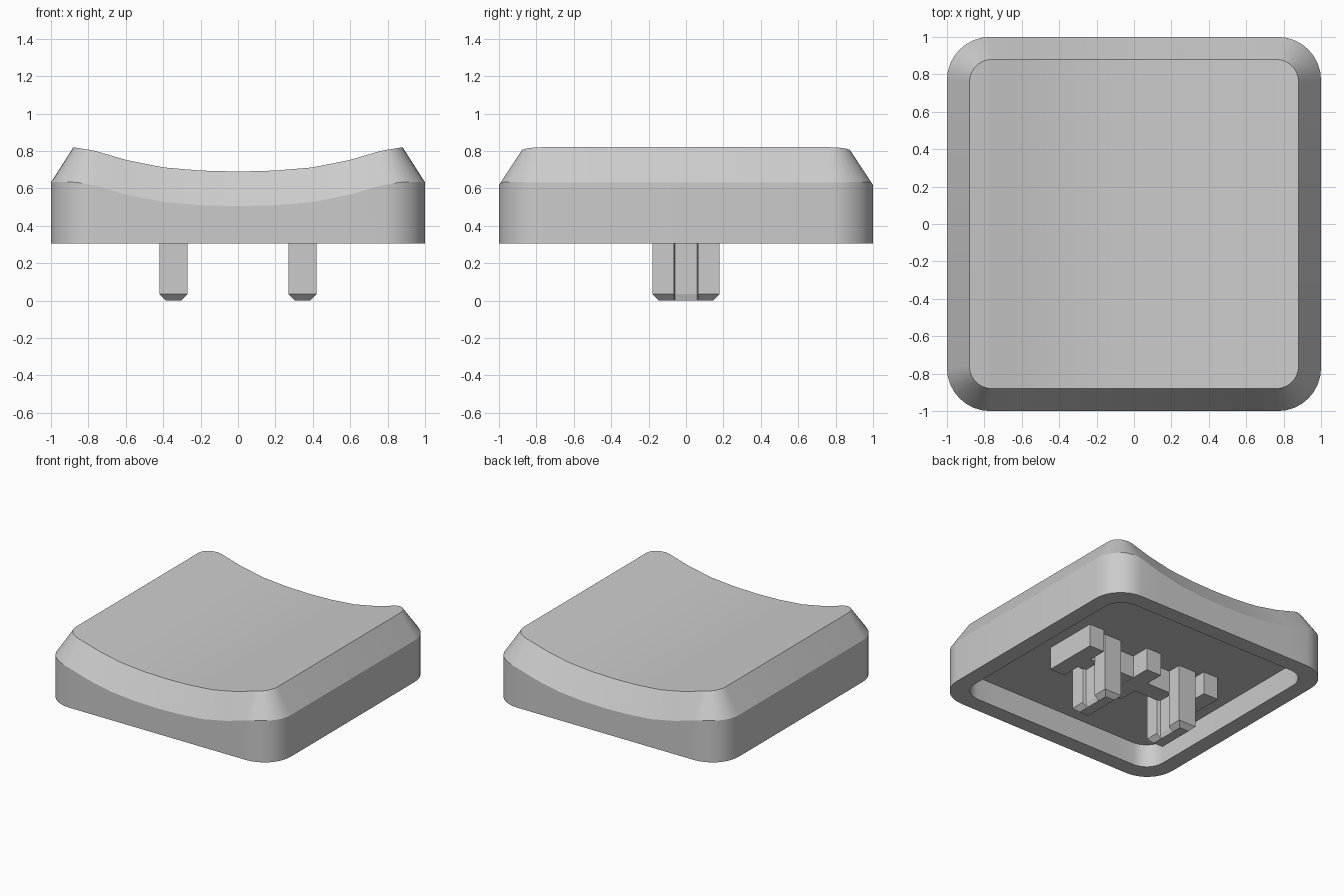
import bpy, bmesh, math

if "Cube" in bpy.data.objects:
    bpy.data.objects.remove(bpy.data.objects["Cube"], do_unlink=True)

GREY = (0.6, 0.6, 0.6, 1)
plastic = bpy.data.materials.new("grey plastic")
plastic.diffuse_color = GREY
plastic.use_nodes = True
plastic.node_tree.nodes["Principled BSDF"].inputs["Base Color"].default_value = GREY

RIM_Z, CEILING_Z, TOP_Z, SHOULDER_Z = 0.305, 0.485, 0.69, 0.505
DISH = [(0, 0), (0.2, 0.005), (0.4, 0.022), (0.6, 0.062), (0.77, 0.112), (0.88, 0.13), (1.01, 0.127)]


def dish(x):
    """Rise of the scooped surface at a distance from the middle."""
    x = abs(x)
    for (x0, d0), (x1, d1) in zip(DISH, DISH[1:]):
        if x <= x1:
            return d0 + (d1 - d0) * (x - x0) / (x1 - x0)
    return DISH[-1][1]


def rounded_square(half, radius, steps=8):
    """Outline whose front half is mirrored to the back."""
    c = half - radius
    arc = [(radius * math.cos(a), radius * math.sin(a))
           for a in (math.pi * (1 + i / steps / 2) for i in range(steps + 1))]
    left = [(x - c, y - c) for x, y in arc]
    middle = [(x * c, -half) for x in (-0.78, -0.52, -0.26, 0, 0.26, 0.52, 0.78)]
    right = [(-x, y) for x, y in reversed(left)]
    front = left + middle + right
    return front + [(x, -y) for x, y in reversed(front)]


def loft(bm, rings):
    """Join rings of equal length with quads."""
    loops = [[bm.verts.new(p) for p in ring] for ring in rings]
    n = len(loops[0])
    for a, b in zip(loops, loops[1:]):
        for i in range(n):
            j = (i + 1) % n
            bm.faces.new((a[i], a[j], b[j], b[i]))
    return loops


def finish(name, bm, smooth=False):
    bmesh.ops.recalc_face_normals(bm, faces=bm.faces)
    mesh = bpy.data.meshes.new(name)
    bm.to_mesh(mesh)
    bm.free()
    mesh.materials.append(plastic)
    obj = bpy.data.objects.new(name, mesh)
    bpy.context.collection.objects.link(obj)
    if smooth:
        bpy.ops.object.select_all(action='DESELECT')
        obj.select_set(True)
        bpy.context.view_layer.objects.active = obj
        bpy.ops.object.shade_smooth_by_angle(angle=math.radians(25))
    return obj


# Hollow cap with a scooped top and sloping shoulders
outer = rounded_square(1, 0.23)
upper = rounded_square(0.88, 0.12)
inner = rounded_square(0.875, 0.15)
bm = bmesh.new()
loops = loft(bm, [
    [(x, y, CEILING_Z) for x, y in inner],
    [(x, y, RIM_Z) for x, y in inner],
    [(x, y, RIM_Z) for x, y in outer],
    [(x, y, SHOULDER_Z + dish(x)) for x, y in outer],
    [(x, y, TOP_Z + dish(x)) for x, y in upper],
])
bm.faces.new(loops[0])
top = loops[-1]
for i in range(len(top) // 2 - 1):
    bm.faces.new((top[i], top[i + 1], top[-2 - i], top[-1 - i]))
finish("cap", bm, smooth=True)


# Ribs under the ceiling
def box(name, x, half_x, half_y, low):
    bm = bmesh.new()
    corners = [(-1, -1), (1, -1), (1, 1), (-1, 1)]
    ends = loft(bm, [[(x + sx * half_x, sy * half_y, z) for sx, sy in corners]
                     for z in (low, CEILING_Z + 0.005)])
    for end in ends:
        bm.faces.new(end)
    finish(name, bm)


for name, x in (("right_rib", -0.53), ("middle_rib", 0), ("left_rib", 0.53)):
    box(name, x, 0.065, 0.22, RIM_Z + 0.003)
box("cross_rib", 0, 0.5, 0.07, RIM_Z + 0.004)

# Grooved prongs with tapered tips
quarter = [(0.075, 0.18), (0.075, 0.065), (0.05, 0.06)]
side = quarter + [(x, -y) for x, y in reversed(quarter)]
profile = side + [(-x, -y) for x, y in side]


def clamp(v, limit):
    return max(-limit, min(limit, v))


for name, cx in (("right_prong", -0.345), ("left_prong", 0.345)):
    bm = bmesh.new()
    ends = loft(bm, [
        [(cx + clamp(x, 0.04), clamp(y, 0.145), 0) for x, y in profile],
        [(cx + x, y, 0.035) for x, y in profile],
        [(cx + x, y, CEILING_Z + 0.005) for x, y in profile],
    ])
    bm.faces.new(ends[0])
    bm.faces.new(ends[-1])
    finish(name, bm)
